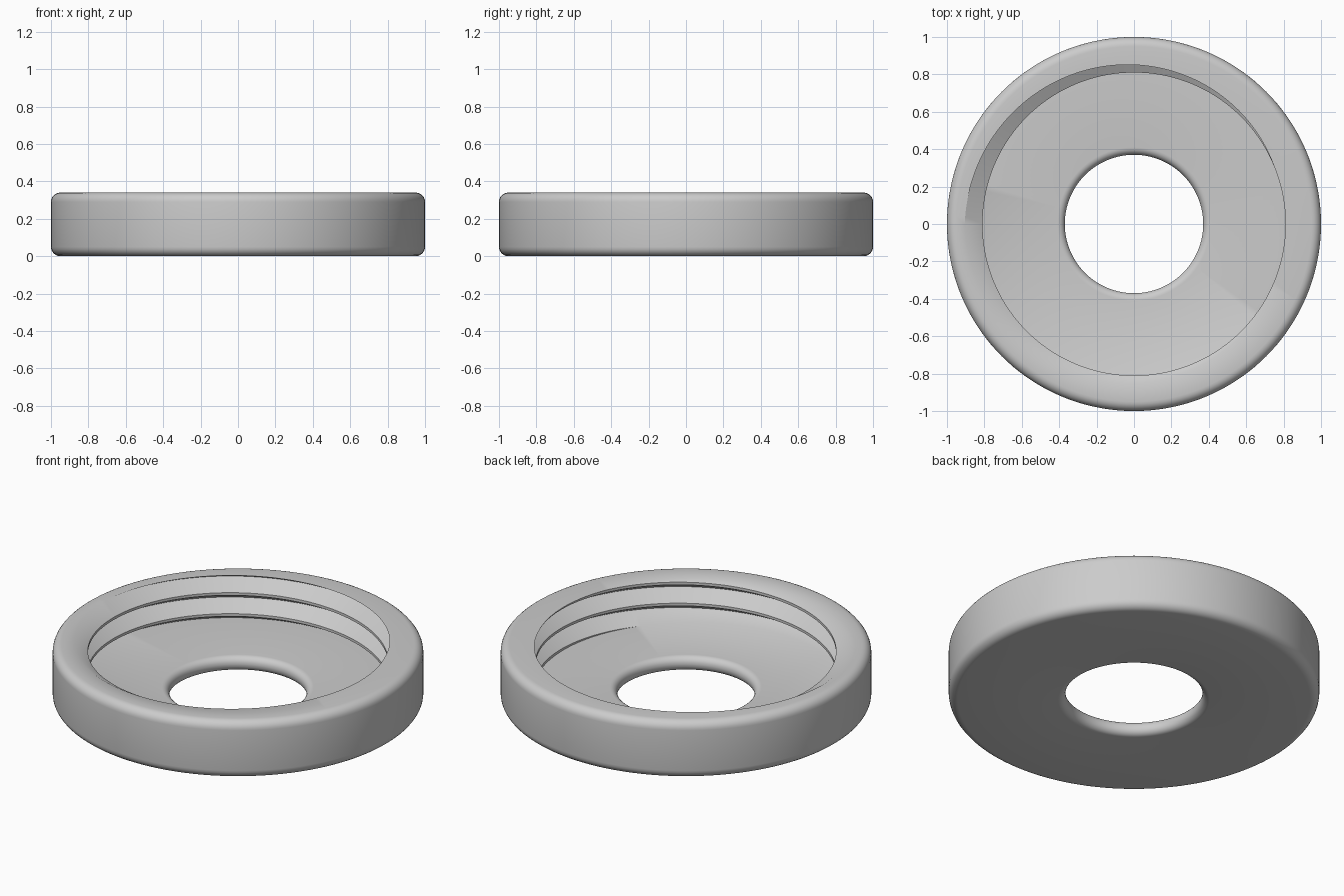
import bpy, bmesh, math

cube = bpy.data.objects.get("Cube")
if cube:
    bpy.data.objects.remove(cube, do_unlink=True)

SEGMENTS = 144
HEIGHT, FLOOR = 0.34, 0.085
OUTER, HOLE = 1.0, 0.37
EDGE, HOLE_EDGE = 0.05, 0.04
PITCH, CREST, ROOT = 0.125, 0.81, 0.905
FLAT = PITCH / 16          # half width of the flat thread crest


def arc(cr, cz, radius, start, end, steps=6):
    """Rounded edge in the (r, z) plane."""
    return [(cr + radius * math.cos(math.radians(start + (end - start) * i / steps)),
             cz + radius * math.sin(math.radians(start + (end - start) * i / steps)))
            for i in range(steps + 1)]


def thread_radius(z, crest_z):
    """Radius of the internal V thread at a height."""
    off = abs((z - crest_z + PITCH / 2) % PITCH - PITCH / 2)
    t = max(0.0, (off - FLAT) / (PITCH / 2 - FLAT))
    return CREST + (ROOT - CREST) * t


def thread_column(angle):
    """Thread section at one angle, from the rim down to the floor."""
    crest_z = HEIGHT + PITCH * angle / math.tau
    heights = []
    for k in range(2, -6, -1):
        c = crest_z + k * PITCH
        heights += [c + FLAT, c - FLAT, c - PITCH / 2]
    heights = [min(HEIGHT, max(FLOOR, z)) for z in heights]
    return [(thread_radius(z, crest_z), z) for z in heights]


# Fixed parts of the section: rounded outer wall and rounded hole
outer = (arc(OUTER - EDGE, EDGE, EDGE, -90, 0)
         + arc(OUTER - EDGE, HEIGHT - EDGE, EDGE, 0, 90))
hole = (arc(HOLE + HOLE_EDGE, FLOOR - HOLE_EDGE, HOLE_EDGE, 90, 180)
        + arc(HOLE + HOLE_EDGE, HOLE_EDGE, HOLE_EDGE, 180, 270))

# Sweep the section round the axis
bm = bmesh.new()
columns = []
for i in range(SEGMENTS + 1):
    a = math.tau * i / SEGMENTS
    section = outer + thread_column(a) + hole
    columns.append([bm.verts.new((r * math.cos(a), r * math.sin(a), z)) for r, z in section])
for a, b in zip(columns, columns[1:]):
    for j in range(len(a)):
        k = (j + 1) % len(a)
        bm.faces.new((a[j], b[j], b[k], a[k]))
bmesh.ops.remove_doubles(bm, verts=bm.verts, dist=1e-5)
bmesh.ops.recalc_face_normals(bm, faces=bm.faces)

mesh = bpy.data.meshes.new("threaded_ring_cap")
bm.to_mesh(mesh)
bm.free()
cap = bpy.data.objects.new("threaded_ring_cap", mesh)
bpy.context.collection.objects.link(cap)

# Plain grey material
grey = bpy.data.materials.new("light_grey")
grey.use_nodes = True
colour = (0.6, 0.6, 0.6, 1)
grey.diffuse_color = colour
grey.node_tree.nodes["Principled BSDF"].inputs["Base Color"].default_value = colour
mesh.materials.append(grey)

# Smooth shading with crisp thread edges
bpy.ops.object.select_all(action="DESELECT")
cap.select_set(True)
bpy.context.view_layer.objects.active = cap
bpy.ops.object.shade_smooth_by_angle(angle=math.radians(35))
